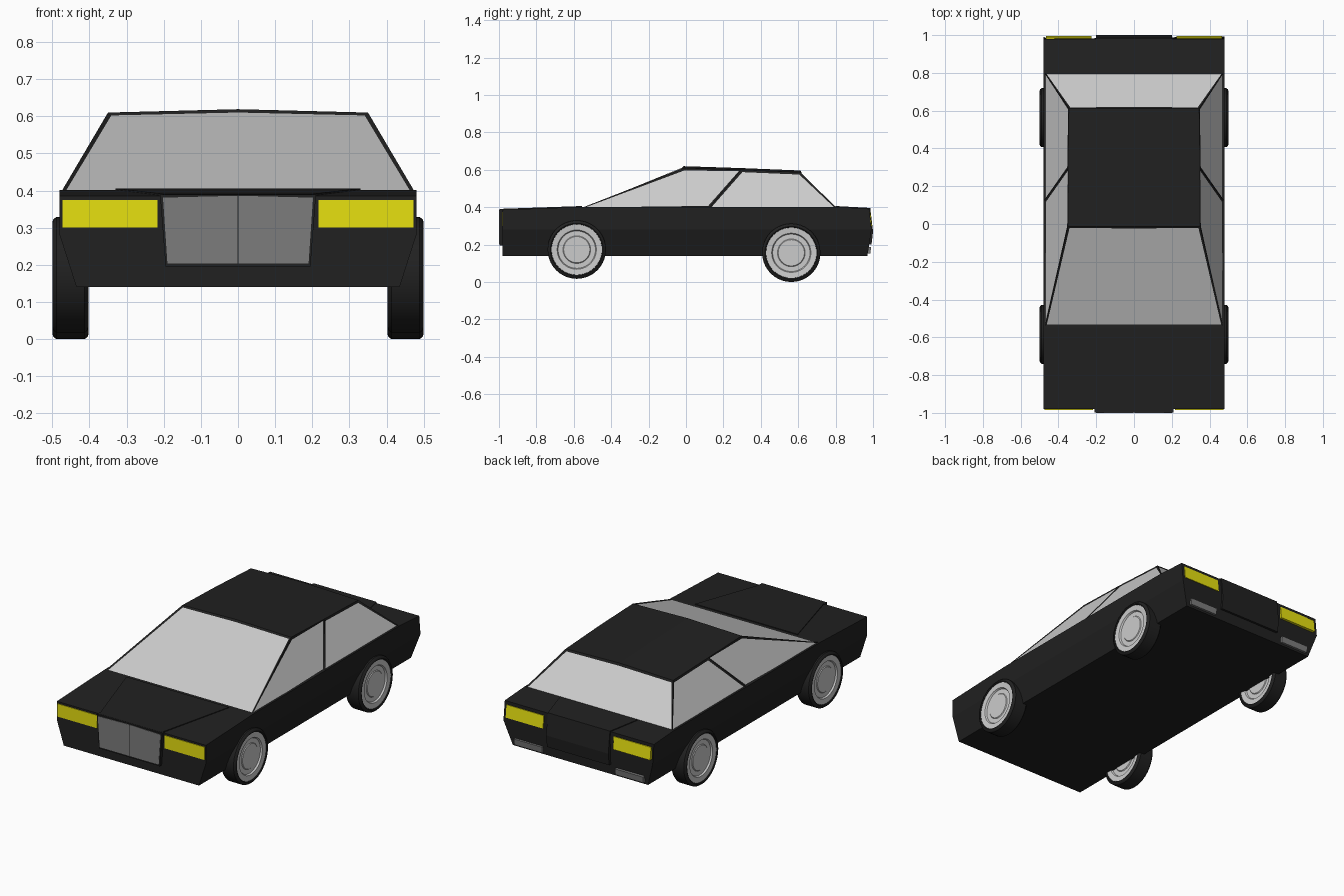
import bpy, bmesh, math

if "Cube" in bpy.data.objects:
    bpy.data.objects.remove(bpy.data.objects["Cube"])


def material(name, rgb):
    m = bpy.data.materials.new(name)
    m.diffuse_color = (*rgb, 1)
    m.use_nodes = True
    m.node_tree.nodes["Principled BSDF"].inputs["Base Color"].default_value = m.diffuse_color
    return m


BLACK = material("black_paint", (0.015, 0.015, 0.015))
DARK = material("grille_grey", (0.2, 0.2, 0.2))
YELLOW = material("lamp_yellow", (0.8, 0.75, 0.005))
GREY = material("light_grey", (0.8, 0.8, 0.8))


def finish(name, bm, *mats):
    me = bpy.data.meshes.new(name)
    bm.to_mesh(me)
    bm.free()
    for m in mats:
        me.materials.append(m)
    ob = bpy.data.objects.new(name, me)
    bpy.context.collection.objects.link(ob)
    return ob


def loft(name, rings, mat, cap=True):
    """Skin a row of equal-length point rings."""
    bm = bmesh.new()
    vs = [[bm.verts.new(p) for p in r] for r in rings]
    n = len(rings[0])
    for a, b in zip(vs, vs[1:]):
        for i in range(n):
            j = (i + 1) % n
            bm.faces.new((a[i], a[j], b[j], b[i]))
    if cap:
        bm.faces.new(vs[0])
        bm.faces.new(vs[-1])
    bmesh.ops.recalc_face_normals(bm, faces=bm.faces)
    return finish(name, bm, mat)


def prism(name, x0, x1, profile, mat):
    """Side profile (y, z) stretched across x."""
    return loft(name, [[(x, y, z) for y, z in profile] for x in (x0, x1)], mat)


def lathe(name, profile, centre, mat, cap, n=40):
    """Profile (radius, x offset) turned around the axle."""
    cx, cy, cz = centre
    rings = [[(cx + o, cy + r * math.cos(2 * math.pi * i / n),
               cz + r * math.sin(2 * math.pi * i / n)) for i in range(n)]
             for r, o in profile]
    ob = loft(name, rings, mat, cap)
    bpy.ops.object.select_all(action='DESELECT')
    ob.select_set(True)
    bpy.context.view_layer.objects.active = ob
    bpy.ops.object.shade_smooth_by_angle(angle=math.radians(35))
    return ob


# Lower body: sections from nose to tail (y at bottom, waist, top; top height)
sections = []
for yb, ym, yt, top in ((-0.98, -0.98, -0.98, 0.386), (-0.55, -0.55, -0.55, 0.402),
                        (0.80, 0.80, 0.80, 0.402), (0.97, 0.992, 0.98, 0.391)):
    half = [(0.435, yb, 0.14), (0.48, ym, 0.28), (0.48, yt, top)]
    sections.append(half + [(-x, y, z) for x, y, z in reversed(half)])
loft("lower_body", sections, BLACK)

# Cabin: tapered shell with crowned roof; windows are inset faces
bm = bmesh.new()
V = lambda *p: bm.verts.new(p)
side = {}
for s in (-1, 1):
    low = [V(s * 0.475, y, 0.398) for y in (-0.553, 0.125, 0.803)]
    high = [V(s * x, y, z) for x, y, z in
            ((0.35, -0.012, 0.61), (0.35, 0.295, 0.6), (0.345, 0.612, 0.587))]
    side[s] = low, high
crown = [V(0, -0.012, 0.619), V(0, 0.295, 0.609), V(0, 0.612, 0.596)]
(ll, lh), (rl, rh) = side[-1], side[1]
glass = [bm.faces.new((ll[0], rl[0], rh[0], crown[0], lh[0])),
         bm.faces.new((ll[2], rl[2], rh[2], crown[2], lh[2]))]
for low, high in side.values():
    for i in (0, 1):
        glass.append(bm.faces.new((low[i], low[i + 1], high[i + 1], high[i])))
        bm.faces.new((high[i], high[i + 1], crown[i + 1], crown[i]))
bm.faces.new(ll + rl[::-1])
bmesh.ops.recalc_face_normals(bm, faces=bm.faces)
bmesh.ops.inset_individual(bm, faces=glass, thickness=0.014, depth=-0.004)
for f in glass:
    f.material_index = 1
finish("cabin", bm, BLACK, GREY)

# Raised bonnet and boot panels
for name, pts in (("bonnet_panel", ((-0.99, 0.2, 0.391), (-0.555, 0.33, 0.406))),
                  ("boot_panel", ((0.80, 0.25, 0.406), (0.985, 0.2, 0.396)))):
    loft(name, [[(-w, y, 0.37), (w, y, 0.37), (w, y, z), (-w, y, z)]
                for y, w, z in pts], BLACK)

# Grille surround and its two halves
loft("grille_surround", [[(-0.195, y, 0.195), (0.195, y, 0.195),
                          (0.21, y, 0.39), (-0.21, y, 0.39)]
                         for y in (-0.998, -0.97)], BLACK)
for s in (-1, 1):
    loft("grille_half", [[(s * 0.002, y, 0.204), (s * 0.19, y, 0.204),
                          (s * 0.202, y, 0.381), (s * 0.002, y, 0.386)]
                         for y in (-1.0, -0.98)], DARK)

# Rear centre panel
prism("rear_panel", -0.2, 0.2,
      ((0.95, 0.396), (0.985, 0.396), (1.0, 0.27), (0.992, 0.2), (0.95, 0.2)), BLACK)

# Lamps and exhaust outlets on both sides
for s in (-1, 1):
    prism("headlamp", s * 0.217, s * 0.473,
          ((-0.984, 0.30), (-0.984, 0.375), (-0.96, 0.375), (-0.96, 0.30)), YELLOW)
    prism("tail_lamp", s * 0.225, s * 0.465,
          ((0.994, 0.30), (0.986, 0.372), (0.95, 0.372), (0.95, 0.30)), YELLOW)
    prism("exhaust_outlet", s * 0.235, s * 0.415,
          ((0.985, 0.152), (0.99, 0.188), (0.95, 0.188), (0.95, 0.152)), DARK)

# Wheels: rounded tyre and stepped rim, the same on both faces
tyre = [(0.134, 0.03), (0.136, 0.046), (0.141, 0.049), (0.15, 0.046), (0.156, 0.038)]
rim = [(0.03, 0.036), (0.07, 0.036), (0.074, 0.032), (0.1, 0.032),
       (0.105, 0.041), (0.135, 0.044)]
for s in (-1, 1):
    for end, y, z in (("front", -0.584, 0.173), ("rear", 0.563, 0.156)):
        for part, half, mat in (("tyre", tyre, BLACK), ("rim", rim, GREY)):
            full = [(r, -o) for r, o in half] + half[::-1]
            lathe(f"{end}_{part}", full, (s * 0.451, y, z), mat, part == "rim")
